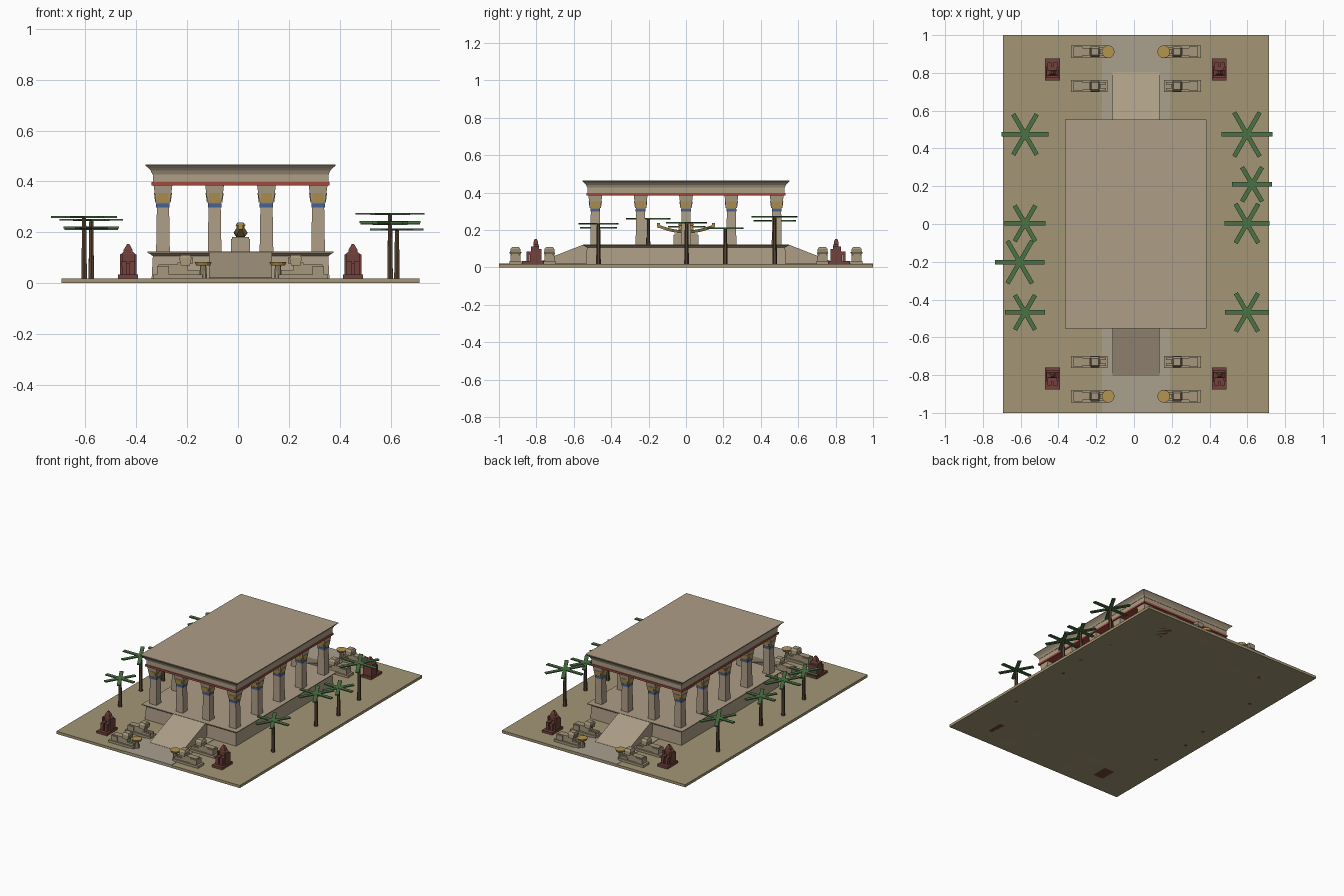
import bpy, bmesh, math
from mathutils import Vector, Matrix

if "Cube" in bpy.data.objects:
    bpy.data.objects.remove(bpy.data.objects["Cube"])

CX = 0.01  # temple axis


def mat(name, c):
    m = bpy.data.materials.new(name)
    m.diffuse_color = (*c, 1)
    m.use_nodes = True
    m.node_tree.nodes["Principled BSDF"].inputs["Base Color"].default_value = m.diffuse_color
    return m


SAND = mat("sand", (0.37, 0.30, 0.18))
STONE = mat("sandstone", (0.42, 0.34, 0.24))
PAVE = mat("paving", (0.40, 0.35, 0.27))
STATUE = mat("carved_stone", (0.38, 0.31, 0.20))
RED = mat("red_paint", (0.36, 0.07, 0.05))
BLUE = mat("blue_paint", (0.06, 0.12, 0.30))
GOLD = mat("gold", (0.45, 0.30, 0.08))
GRANITE = mat("red_granite", (0.17, 0.055, 0.045))
TRUNK = mat("palm_bark", (0.10, 0.06, 0.035))
LEAF = mat("palm_leaf", (0.07, 0.17, 0.06))


def finish(bm, name, m):
    bmesh.ops.recalc_face_normals(bm, faces=bm.faces)
    me = bpy.data.meshes.new(name)
    bm.to_mesh(me)
    bm.free()
    me.materials.append(m)
    ob = bpy.data.objects.new(name, me)
    bpy.context.collection.objects.link(ob)
    return ob


def loft(bm, rings, cx=0, cy=0):
    """Stack of rectangles (half_x, half_y, z) joined into a closed solid."""
    loops = [[bm.verts.new((cx + sx * hx, cy + sy * hy, z))
              for sx, sy in ((-1, -1), (1, -1), (1, 1), (-1, 1))] for hx, hy, z in rings]
    for a, b in zip(loops, loops[1:]):
        for i in range(4):
            bm.faces.new((a[i], a[(i + 1) % 4], b[(i + 1) % 4], b[i]))
    bm.faces.new(loops[0][::-1])
    bm.faces.new(loops[-1])


def block(name, rings, m, cx=CX, cy=0):
    bm = bmesh.new()
    loft(bm, rings, cx, cy)
    return finish(bm, name, m)


def box(bm, x0, x1, y0, y1, z0, z1):
    loft(bm, [((x1 - x0) / 2, (y1 - y0) / 2, z) for z in (z0, z1)], (x0 + x1) / 2, (y0 + y1) / 2)


def cone(bm, r1, r2, z0, z1, n, x=0, y=0):
    bmesh.ops.create_cone(bm, cap_ends=True, segments=n, radius1=r1, radius2=r2, depth=z1 - z0,
                          matrix=Matrix.Translation((x, y, (z0 + z1) / 2)))


def place(mesh_ob, name, x, y, sx=1, sy=1):
    """Mirrored / moved copy with baked geometry."""
    me = mesh_ob.data.copy()
    me.transform(Matrix.Translation((x, y, 0)) @ Matrix.Diagonal((sx, sy, 1, 1)))
    if sx * sy < 0:
        me.flip_normals()
    ob = bpy.data.objects.new(name, me)
    bpy.context.collection.objects.link(ob)


# ground and processional paving
block("ground", [(0.704, 1, 0), (0.704, 1, 0.018)], SAND)
block("paving", [(0.18, 1, 0.001), (0.18, 1, 0.0205)], PAVE)

# platform with flared cornice
block("platform", [(0.35, 0.535, 0.01), (0.345, 0.53, 0.106), (0.352, 0.538, 0.112),
                   (0.365, 0.55, 0.119), (0.365, 0.55, 0.124)], STONE)

# access ramps front and back
for s, name in ((-1, "front_ramp"), (1, "back_ramp")):
    bm = bmesh.new()
    prof = [(0.53, 0.01), (0.805, 0.01), (0.805, 0.022), (0.55, 0.122), (0.53, 0.122)]
    f = bm.faces.new([bm.verts.new((CX - 0.124, s * y, z)) for y, z in prof])
    ex = bmesh.ops.extrude_face_region(bm, geom=[f])
    bmesh.ops.translate(bm, vec=(0.248, 0, 0), verts=[v for v in ex["geom"] if isinstance(v, bmesh.types.BMVert)])
    finish(bm, name, STONE)

# columns: 4 across the ends, 5 along the sides
spots = [(x, y) for x in (-0.305, -0.102, 0.102, 0.305) for y in (-0.485, -0.2425, 0, 0.2425, 0.485)
         if abs(x) > 0.2 or abs(y) > 0.4]
parts = [("column_shaft", STONE, [(0.027, 0.027, 0.12), (0.024, 0.024, 0.30)]),
         ("column_blue_band", BLUE, [(0.0265, 0.0265, 0.298), (0.0265, 0.0265, 0.314)]),
         ("column_bell", STONE, [(0.025, 0.025, 0.314), (0.029, 0.029, 0.325), (0.033, 0.033, 0.355),
                                 (0.037, 0.037, 0.386)]),
         ("column_gold_x", GOLD, [(0.0305, 0.022, 0.318), (0.0355, 0.022, 0.354)]),
         ("column_gold_y", GOLD, [(0.022, 0.0305, 0.318), (0.022, 0.0355, 0.354)])]
for name, m, rings in parts:
    bm = bmesh.new()
    for x, y in spots:
        loft(bm, rings, CX + x, y)
    finish(bm, name + "s", m)

# entablature, painted band and cavetto roof
block("red_band", [(0.35, 0.532, 0.384), (0.35, 0.532, 0.397)], RED)
block("architrave", [(0.345, 0.527, 0.39), (0.345, 0.527, 0.43)], STONE)
block("roof_cornice", [(0.347, 0.529, 0.428), (0.353, 0.535, 0.442), (0.363, 0.544, 0.453),
                       (0.374, 0.553, 0.462), (0.374, 0.553, 0.466)], STONE)

# altar with sacred boat
block("altar", [(0.037, 0.067, 0.12), (0.037, 0.067, 0.174)], STONE)
block("altar_top", [(0.034, 0.062, 0.174), (0.034, 0.062, 0.182)], STONE)
bm = bmesh.new()
prev = None
for i in range(9):
    t = i / 4 - 1
    y, z, w = 0.148 * t, 0.182 + 0.032 * t * t, 0.028 * (1 - 0.75 * t * t)
    ring = [bm.verts.new(p) for p in ((CX - w, y, z + 0.016), (CX - w * 0.6, y, z),
                                      (CX + w * 0.6, y, z), (CX + w, y, z + 0.016))]
    if prev:
        for k in range(4):
            bm.faces.new((prev[k], prev[(k + 1) % 4], ring[(k + 1) % 4], ring[k]))
    else:
        bm.faces.new(ring)
    prev = ring
bm.faces.new(prev[::-1])
for s in (-1, 1):  # prow and stern finials
    loft(bm, [(0.008, 0.006, 0.21), (0.012, 0.008, 0.238)], CX, s * 0.147)
finish(bm, "boat_hull", GOLD)
block("boat_cabin", [(0.017, 0.04, 0.19), (0.016, 0.038, 0.225), (0.021, 0.044, 0.227), (0.012, 0.036, 0.237)], GOLD)

# recumbent guardian lions, facing the path (modelled facing +x)
bm = bmesh.new()
box(bm, -0.097, 0.097, -0.032, 0.032, 0, 0.034)
box(bm, -0.075, 0.03, -0.02, 0.02, 0.034, 0.074)
box(bm, -0.082, -0.035, -0.027, 0.027, 0.034, 0.068)
box(bm, 0.0, 0.04, -0.021, 0.021, 0.034, 0.082)
for s in (-1, 1):
    box(bm, 0.03, 0.088, s * 0.016 - 0.007, s * 0.016 + 0.007, 0.034, 0.05)
loft(bm, [(0.018, 0.029, 0.07), (0.024, 0.027, 0.098), (0.019, 0.018, 0.11)], 0.03)
box(bm, 0.05, 0.06, -0.012, 0.012, 0.078, 0.1)
lion = finish(bm, "lion_source", STATUE)

# offering stands
bm = bmesh.new()
cone(bm, 0.018, 0.012, 0, 0.072, 10)
stand = finish(bm, "stand_source", STATUE)
bm = bmesh.new()
cone(bm, 0.028, 0.034, 0.07, 0.084, 12)
bowl = finish(bm, "bowl_source", GOLD)

# seated colossus (modelled facing -y)
bm = bmesh.new()
box(bm, -0.039, 0.039, -0.058, 0.058, 0, 0.034)
box(bm, -0.033, 0.033, -0.015, 0.045, 0.034, 0.078)
box(bm, -0.033, 0.033, 0.03, 0.045, 0.078, 0.1)
for s in (-1, 1):
    box(bm, s * 0.015 - 0.011, s * 0.015 + 0.011, -0.036, 0.02, 0.066, 0.085)
    box(bm, s * 0.015 - 0.01, s * 0.015 + 0.01, -0.036, -0.018, 0.034, 0.068)
    box(bm, s * 0.028 - 0.005, s * 0.028 + 0.005, -0.01, 0.03, 0.078, 0.112)
loft(bm, [(0.022, 0.013, 0.078), (0.031, 0.015, 0.112), (0.016, 0.012, 0.125)], 0, 0.017)
loft(bm, [(0.018, 0.013, 0.118), (0.018, 0.013, 0.13), (0.011, 0.01, 0.142), (0.005, 0.005, 0.153)], 0, 0.015)
colossus = finish(bm, "colossus_source", GRANITE)

for sx, xn in ((-1, "left"), (1, "right")):
    for sy, yn in ((-1, "front"), (1, "back")):
        tag = f"{yn}_{xn}"
        for k, y in ((1, 0.73), (2, 0.912)):
            place(lion, f"guardian_lion_{tag}_{k}", CX + sx * 0.247, sy * y, -sx, 1)
        place(stand, f"offering_stand_{tag}", CX + sx * 0.147, sy * 0.912)
        place(bowl, f"offering_bowl_{tag}", CX + sx * 0.147, sy * 0.912)
        place(colossus, f"colossus_{tag}", CX + sx * 0.442, sy * 0.818, 1, -sy)
for ob in (lion, stand, bowl, colossus):
    bpy.data.objects.remove(ob)

# palms: x, y, leaf length, canopy height
palms = [(-0.577, 0.474, 0.124, 0.253), (-0.577, 0.003, 0.109, 0.222), (-0.605, -0.202, 0.13, 0.264),
         (-0.577, -0.468, 0.106, 0.216), (0.598, 0.474, 0.135, 0.276), (0.625, 0.21, 0.105, 0.214),
         (0.598, 0.003, 0.12, 0.244), (0.598, -0.468, 0.117, 0.237)]
for i, (x, y, r, h) in enumerate(palms, 1):
    bm = bmesh.new()
    cone(bm, 0.013, 0.009, 0, h - 0.003, 6, x, y)
    finish(bm, f"palm_trunk_{i}", TRUNK)
    bm = bmesh.new()
    for k in range(3):
        n = len(bm.verts)
        box(bm, -r, r, -0.012, 0.012, h - 0.007 - k * 0.0004, h - k * 0.0004)
        bm.verts.ensure_lookup_table()
        bmesh.ops.transform(bm, verts=bm.verts[n:], matrix=Matrix.Translation((x, y, 0)) @ Matrix.Rotation(k * math.pi / 3, 4, 'Z'))
    finish(bm, f"palm_leaves_{i}", LEAF)
